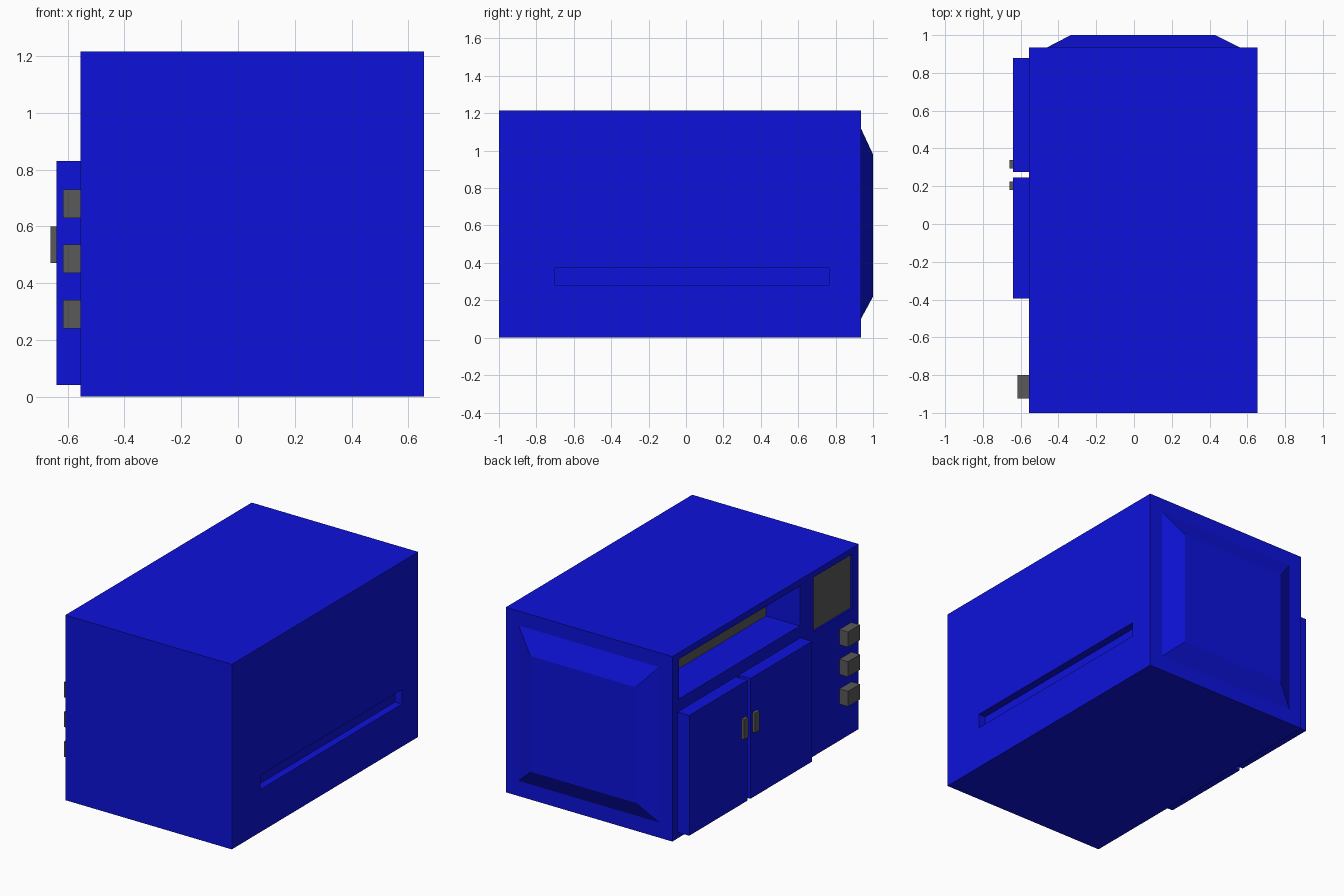
import bpy, bmesh

if "Cube" in bpy.data.objects:
    bpy.data.objects.remove(bpy.data.objects["Cube"])


def material(name, rgb):
    m = bpy.data.materials.new(name)
    m.diffuse_color = (*rgb, 1)
    m.use_nodes = True
    m.node_tree.nodes["Principled BSDF"].inputs["Base Color"].default_value = m.diffuse_color
    return m


BLUE = material("blue_enamel", (0.004, 0.006, 0.7))
DARK = material("dark_grey", (0.1, 0.1, 0.1))


def box(name, x, y, z, mat=None, back=None):
    """Box from (min, max) ranges; back = (x, z) ranges of a tapered +y face."""
    bm = bmesh.new()
    bmesh.ops.create_cube(bm, size=1)
    for v in bm.verts:
        i, j, k = (int(c > 0) for c in v.co)
        rx, rz = back if back and j else (x, z)
        v.co = (rx[i], y[j], rz[k])
    mesh = bpy.data.meshes.new(name)
    bm.to_mesh(mesh)
    bm.free()
    ob = bpy.data.objects.new(name, mesh)
    bpy.context.collection.objects.link(ob)
    if mat:
        mesh.materials.append(mat)
    return ob


def cut(target, x, y, z):
    """Carve a box-shaped recess and discard the cutter."""
    cutter = box("cutter", x, y, z, BLUE)
    cutter.hide_render = True
    mod = target.modifiers.new("recess", 'BOOLEAN')
    mod.operation = 'DIFFERENCE'
    mod.solver = 'EXACT'
    mod.object = cutter
    bpy.context.view_layer.objects.active = target
    bpy.ops.object.modifier_apply(modifier=mod.name)
    bpy.data.objects.remove(cutter)


FACE = -0.555   # plane of the side carrying doors and controls
SIDE = 0.655    # opposite, plain side

# Cabinet body with shelf opening, screen recess and vent slot
body = box("body", (FACE, SIDE), (-1, 0.935), (0, 1.215), BLUE)
cut(body, (FACE - 0.1, FACE + 0.25), (-0.39, 0.865), (0.91, 1.172))
cut(body, (FACE - 0.1, FACE + 0.015), (-0.93, -0.53), (0.82, 1.175))
cut(body, (SIDE - 0.05, SIDE + 0.1), (-0.70, 0.765), (0.28, 0.375))

# Grey panels at the bottom of the recesses
box("shelf_back_panel", (FACE + 0.245, FACE + 0.26), (-0.389, 0.864), (0.911, 1.171), DARK)
box("screen", (FACE + 0.01, FACE + 0.02), (-0.929, -0.531), (0.821, 1.174), DARK)

# Raised bevelled panel on the rear end
box("rear_panel", (-0.46, 0.56), (0.935, 1), (0.1, 1.12), BLUE,
    back=((-0.335, 0.43), (0.22, 0.98)))

# Pair of doors with their handles
for side, door_y, handle_y in (("left", (0.275, 0.88), (0.295, 0.34)),
                               ("right", (-0.395, 0.245), (0.18, 0.225))):
    box(side + "_door", (-0.64, FACE), door_y, (0.04, 0.83), BLUE)
    box(side + "_handle", (-0.66, -0.64), handle_y, (0.47, 0.6), DARK)

# Column of square knobs
for i in range(3):
    z = 0.24 + 0.195 * i
    box(f"knob_{i + 1}", (-0.617, FACE), (-0.925, -0.8), (z, z + 0.1), DARK)
